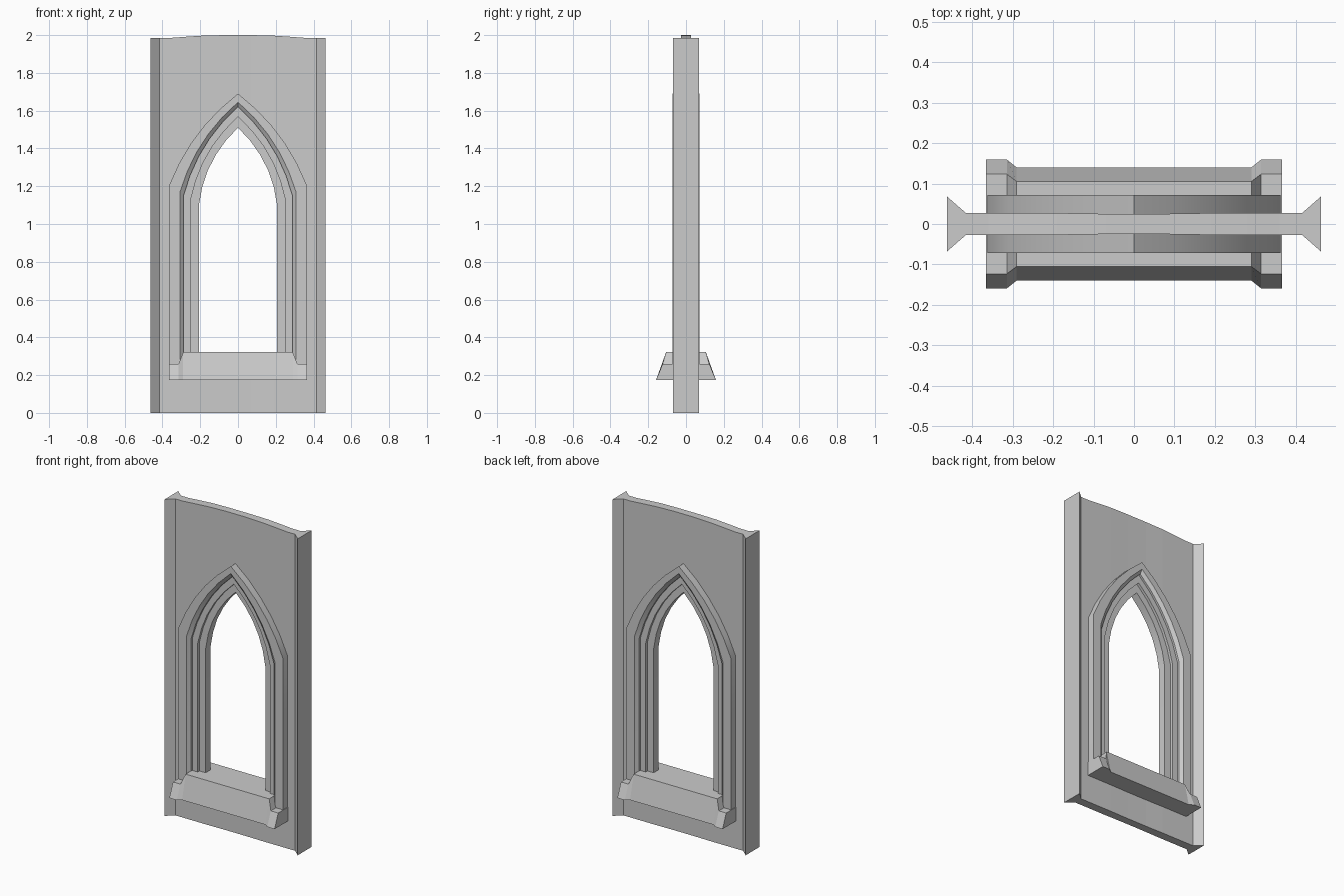
import bpy, bmesh
from mathutils import Vector

if "Cube" in bpy.data.objects:
    bpy.data.objects.remove(bpy.data.objects["Cube"])


def loft(name, sections, smooth=False):
    """Skin a row of closed cross-sections and cap both ends."""
    bm = bmesh.new()
    rings = [[bm.verts.new(p) for p in s] for s in sections]
    n = len(rings[0])
    for a, b in zip(rings, rings[1:]):
        for i in range(n):
            j = (i + 1) % n
            bm.faces.new((a[i], a[j], b[j], b[i]))
    bm.faces.new(rings[0])
    bm.faces.new(rings[-1])
    bmesh.ops.recalc_face_normals(bm, faces=bm.faces)
    me = bpy.data.meshes.new(name)
    bm.to_mesh(me)
    bm.free()
    ob = bpy.data.objects.new(name, me)
    bpy.context.collection.objects.link(ob)
    if smooth:
        bpy.ops.object.select_all(action='DESELECT')
        ob.select_set(True)
        bpy.context.view_layer.objects.active = ob
        bpy.ops.object.shade_smooth_by_angle(angle=0.5)
    return ob


def arch(w, spring, apex, bottom=0.2, bulge=0.042, segs=5):
    """Pointed arch outline, left foot to right foot, as (x, z)."""
    a, b = Vector((-w, spring)), Vector((0, apex))
    d = (b - a).normalized()
    normal = Vector((-d.y, d.x))
    left = [Vector((-w, bottom))]
    for i in range(segs + 1):
        t = i / segs
        left.append(a.lerp(b, t) + normal * 4 * bulge * t * (1 - t))
    return left + [Vector((-p.x, p.y)) for p in reversed(left[:-1])]


# wall panel with flared side edges and a gently crowned top
half = [(0.462, 0.068, 1.985), (0.415, 0.027, 1.985), (0.36, 0.027, 1.985),
        (0.28, 0.027, 1.991), (0.19, 0.027, 1.997), (0.07, 0.025, 2.0)]
stations = [(-x, y, z) for x, y, z in half] + half[::-1]
wall = loft("wall_panel", [[(x, -y, 0), (x, y, 0), (x, y, z), (x, -y, z)]
                           for x, y, z in stations])

# window opening
cutter = loft("opening_cutter", [[(p.x, y, p.y) for p in arch(0.355, 1.21, 1.683)]
                                 for y in (-0.2, 0.2)])
mod = wall.modifiers.new("opening", 'BOOLEAN')
mod.operation = 'DIFFERENCE'
mod.solver = 'EXACT'
mod.object = cutter
bpy.context.view_layer.objects.active = wall
bpy.ops.object.modifier_apply(modifier=mod.name)
bpy.data.objects.remove(cutter)

# stepped arch moulding: half width, spring height, apex height, depth
steps = [(0.362, 1.21, 1.69, 0.072), (0.307, 1.17, 1.645, 0.072),
         (0.288, 1.15, 1.62, 0.055), (0.288, 1.15, 1.62, 0.042),
         (0.25, 1.13, 1.567, 0.042), (0.25, 1.13, 1.567, 0.025),
         (0.207, 1.10, 1.51, 0.025)]
profile = [(arch(w, s, a), -y) for w, s, a, y in steps]
profile += [(pts, -y) for pts, y in reversed(profile)]
count = len(profile[0][0])
loft("arch_frame", [[(pts[i].x, y, pts[i].y) for pts, y in profile]
                    for i in range(count)], smooth=True)

# sill with lower, deeper end blocks: x, bottom depth, top depth, top height
ends = [(0.365, 0.159, 0.123, 0.26), (0.314, 0.159, 0.123, 0.26),
        (0.29, 0.14, 0.105, 0.322)]
stations = [(-x, b, t, z) for x, b, t, z in ends] + ends[::-1]
loft("sill", [[(x, -b, 0.173), (x, b, 0.173), (x, t, z), (x, -t, z)]
              for x, b, t, z in stations])
